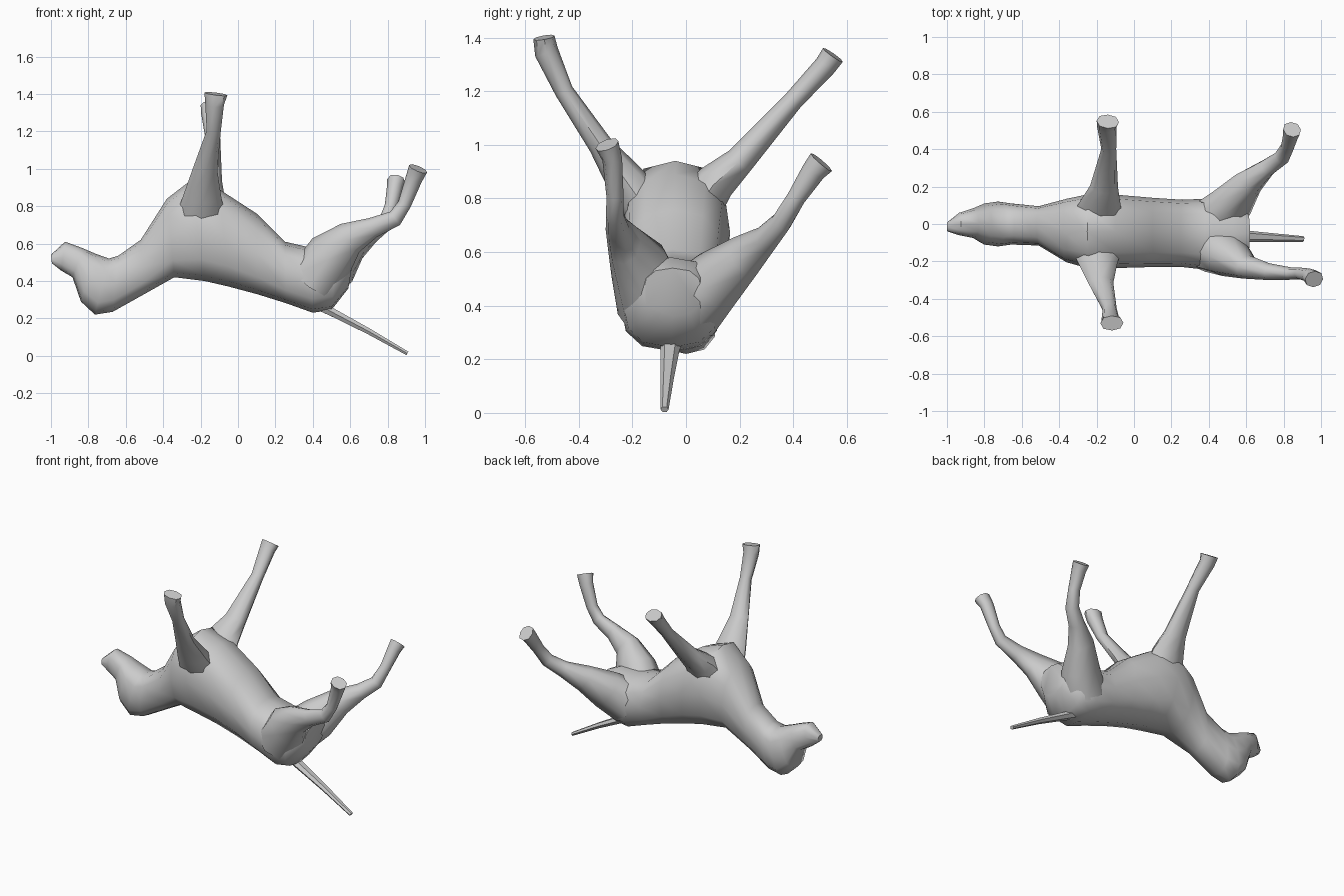
import bpy, bmesh, math
from mathutils import Vector


def loft(name, rings):
    """Skin a list of vertex rings into a closed tube."""
    bm = bmesh.new()
    loops = [[bm.verts.new(p) for p in ring] for ring in rings]
    n = len(loops[0])
    for a, b in zip(loops, loops[1:]):
        for i in range(n):
            j = (i + 1) % n
            bm.faces.new((a[i], a[j], b[j], b[i]))
    bm.faces.new(loops[0])
    bm.faces.new(loops[-1])
    bmesh.ops.recalc_face_normals(bm, faces=bm.faces)
    me = bpy.data.meshes.new(name)
    bm.to_mesh(me)
    bm.free()
    ob = bpy.data.objects.new(name, me)
    bpy.context.collection.objects.link(ob)
    bpy.ops.object.select_all(action='DESELECT')
    ob.select_set(True)
    bpy.context.view_layer.objects.active = ob
    bpy.ops.object.shade_smooth_by_angle(angle=math.radians(50))
    return ob


def ring(c, u, v, n, power=1.0):
    pts = []
    for i in range(n):
        t = 2 * math.pi * i / n
        cs, sn = math.cos(t), math.sin(t)
        pts.append(c + u * math.copysign(abs(cs) ** power, cs)
                   + v * math.copysign(abs(sn) ** power, sn))
    return pts


def limb(name, pts, axis, n=8):
    """Tube along x, y, z with a radius along the axis and one across it."""
    cs = [Vector(p[:3]) for p in pts]
    rings = []
    for i, p in enumerate(pts):
        t = (cs[min(i + 1, len(cs) - 1)] - cs[max(i - 1, 0)]).normalized()
        u = (axis - t * axis.dot(t)).normalized()
        rings.append(ring(cs[i], u * p[3], t.cross(u) * p[4], n, 0.9))
    return loft(name, rings)


# Head, neck and trunk: belly x, z / back x, z / centre y / half width
sections = [
    (-1.0, .54, -.995, .495, -.015, .025),
    (-.925, .61, -.945, .455, 0, .06),
    (-.83, .575, -.885, .42, .005, .08),
    (-.76, .545, -.84, .29, 0, .11),
    (-.69, .52, -.765, .22, 0, .12),
    (-.64, .535, -.67, .235, 0, .11),
    (-.52, .62, -.5, .33, -.01, .105),
    (-.38, .84, -.34, .42, -.035, .17),
    (-.25, .94, -.18, .40, -.04, .205),
    (-.1, .89, -.05, .37, -.04, .195),
    (.1, .76, .1, .33, -.045, .185),
    (.25, .61, .26, .28, -.05, .18),
    (.38, .58, .40, .23, -.055, .19),
    (.53, .58, .50, .245, -.055, .18),
    (.62, .54, .59, .36, -.05, .11),
]
body = []
for tx, tz, bx, bz, y, w in sections:
    top, bottom = Vector((tx, y, tz)), Vector((bx, y, bz))
    body.append(ring((top + bottom) / 2, Vector((0, w, 0)), (top - bottom) / 2, 12, 0.8))
loft("head_and_body", body)

X, Y = Vector((1, 0, 0)), Vector((0, 1, 0))

# Front legs
limb("front_leg_near", [
    (-.2, -.12, .72, .14, .09), (-.19, -.22, .86, .10, .075),
    (-.175, -.32, 1.0, .065, .045), (-.13, -.455, 1.2, .038, .035),
    (-.125, -.52, 1.345, .05, .045), (-.118, -.53, 1.40, .062, .04)], X)
limb("front_leg_far", [
    (-.2, .03, .74, .14, .09), (-.18, .11, .86, .11, .075),
    (-.16, .2, .94, .075, .055), (-.135, .40, 1.165, .04, .037),
    (-.145, .52, 1.295, .052, .042), (-.14, .548, 1.335, .06, .045)], X)

# Hind legs
limb("hind_leg_near", [
    (.40, -.12, .40, .14, .14), (.5, -.17, .54, .115, .135),
    (.6, -.23, .63, .065, .09), (.72, -.255, .685, .045, .055),
    (.84, -.265, .735, .033, .044), (.89, -.265, .81, .032, .036),
    (.94, -.275, .945, .037, .045), (.963, -.295, 1.0, .045, .052)], Y)
limb("hind_leg_far", [
    (.42, .02, .40, .13, .14), (.52, .11, .49, .105, .13),
    (.61, .22, .585, .075, .085), (.71, .30, .65, .048, .05),
    (.79, .355, .71, .04, .042), (.82, .41, .80, .035, .036),
    (.838, .475, .9, .045, .042), (.845, .505, .935, .052, .048)], Y)

# Tail
limb("tail", [
    (.42, -.05, .28, .045, .035), (.5, -.06, .235, .036, .025),
    (.7, -.07, .13, .025, .018), (.905, -.08, .013, .015, .012)], Y, 6)
